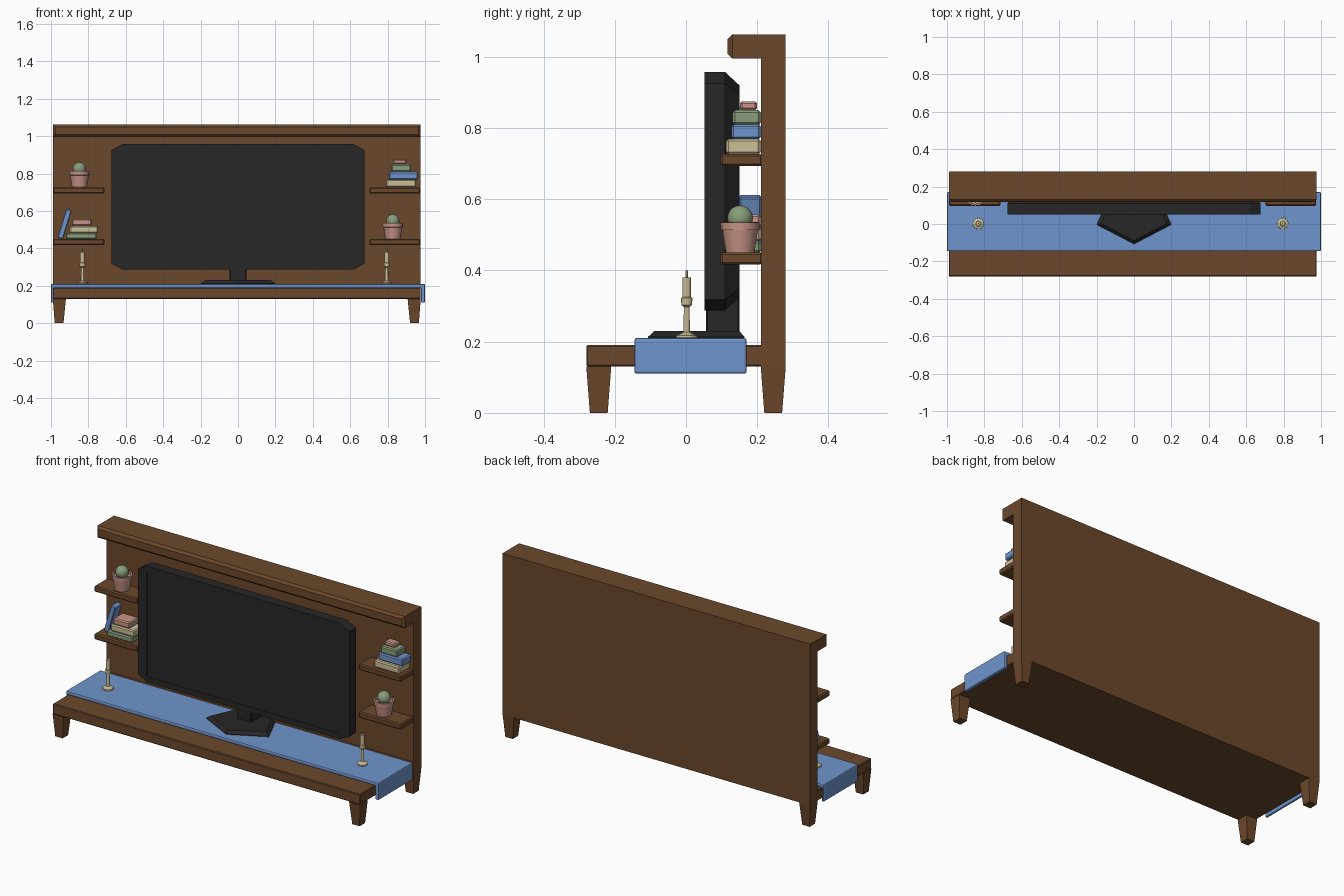
import bpy, bmesh, math
from mathutils import Matrix, Vector

if "Cube" in bpy.data.objects:
    bpy.data.objects.remove(bpy.data.objects["Cube"])


def mat(name, r, g, b):
    m = bpy.data.materials.new(name)
    m.diffuse_color = (r, g, b, 1)
    m.use_nodes = True
    m.node_tree.nodes["Principled BSDF"].inputs["Base Color"].default_value = m.diffuse_color
    return m


WOOD = mat("wood", .147, .064, .024)
BLUE = mat("blue", .16, .30, .61)
BLACK = mat("black", .02, .02, .02)
BEIGE = mat("beige", .60, .52, .31)
GREEN = mat("green", .25, .34, .20)
PINK = mat("pink", .58, .30, .24)


def finish(name, bm, material, bevel=0, segments=1, smooth=False):
    bmesh.ops.recalc_face_normals(bm, faces=bm.faces)
    me = bpy.data.meshes.new(name)
    bm.to_mesh(me)
    bm.free()
    ob = bpy.data.objects.new(name, me)
    bpy.context.collection.objects.link(ob)
    me.materials.append(material)
    if bevel:
        mod = ob.modifiers.new("bevel", 'BEVEL')
        mod.width, mod.segments = bevel, segments
    if smooth:
        bpy.context.view_layer.objects.active = ob
        ob.select_set(True)
        bpy.ops.object.shade_smooth_by_angle(angle=math.radians(40))
        ob.select_set(False)
    return ob


def loft(name, rings, material, **kw):
    """Skin a list of equal-length closed loops and cap both ends."""
    bm = bmesh.new()
    loops = [[bm.verts.new(p) for p in ring] for ring in rings]
    n = len(loops[0])
    for a, b in zip(loops, loops[1:]):
        for i in range(n):
            bm.faces.new((a[i], a[(i + 1) % n], b[(i + 1) % n], b[i]))
    bm.faces.new(loops[0])
    bm.faces.new(loops[-1])
    return finish(name, bm, material, **kw)


def rect(x0, x1, y0, y1, z):
    return [(x0, y0, z), (x1, y0, z), (x1, y1, z), (x0, y1, z)]


def box(name, x0, x1, y0, y1, z0, z1, material, **kw):
    return loft(name, [rect(x0, x1, y0, y1, z0), rect(x0, x1, y0, y1, z1)], material, **kw)


def lathe(name, profile, x, y, material, sides=16):
    rings = [[(x + r * math.cos(i * math.tau / sides), y + r * math.sin(i * math.tau / sides), z)
              for i in range(sides)] for r, z in profile]
    return loft(name, rings, material, smooth=True)


# Wooden frame: deck, back panel, top ledge
L, R = -.99, .977
box("deck", L, R, -.28, .28, .13, .19, WOOD, bevel=.004)
box("back_panel", L, R, .21, .28, .13, 1.0, WOOD)
bm = bmesh.new()
bmesh.ops.create_cube(bm, size=1, matrix=Matrix.Translation(((L + R) / 2, .1985, 1.029))
                      @ Matrix.Diagonal((R - L, .163, .068, 1)))
front = min(bm.faces, key=lambda f: f.calc_center_median().y)
bmesh.ops.bevel(bm, geom=list(front.edges), offset=.013, segments=1, affect='EDGES')
finish("top_ledge", bm, WOOD)

# Tapered legs
for side, x, sx in (("left", L, 1), ("right", R, -1)):
    for end, y, sy in (("front", -.28, 1), ("back", .28, -1)):
        loft(f"{end}_{side}_leg",
             [rect(x + sx * .01, x + sx * .057, y + sy * .01, y + sy * .06, 0),
              rect(x, x + sx * .07, y, y + sy * .07, .13)], WOOD)

# Wall shelves
for side, x0, x1 in (("left", L, -.715), ("right", .702, R - .003)):
    for level, z in (("upper", .693), ("lower", .417)):
        box(f"{level}_{side}_shelf", x0, x1, .097, .215, z, z + .034, WOOD, bevel=.006)

# Runner cloth draped over both ends
prof = [(-1, .11), (-1, .21), (1, .21), (1, .11), (.979, .11), (.979, .189), (-.987, .189), (-.987, .11)]
loft("runner_cloth", [[(x, y, z) for x, z in prof] for y in (-.145, .17)],
     BLUE, bevel=.006, segments=2)


# Television: cut-corner body, recessed screen, tapered back
def panel(inset, y, cx, cz):
    hx, zc, hz = .677 - inset, .622, .335 - inset
    return [(sx * (hx - (cx if k else 0)), y, zc + sz * (hz - (0 if k else cz)))
            for sx, sz, order in ((1, -1, (1, 0)), (1, 1, (0, 1)), (-1, 1, (1, 0)), (-1, -1, (0, 1)))
            for k in order]


def screen(y):
    return panel(.031, y, .004, .004)


loft("television", [[(x * .618 / .646, y, z) for x, y, z in screen(.055)],
                    [(x * .618 / .646, y, z) for x, y, z in screen(.052)],
                    panel(0, .052, .058, .032), panel(0, .11, .058, .032),
                    panel(.037, .15, .045, .025)], BLACK)
box("television_neck", -.045, .045, .056, .15, .22, .34, BLACK, bevel=.004)


def pentagon(k, z):
    return [(.21 * k * math.sin(i * math.tau / 5), .043 - .15 * k * math.cos(i * math.tau / 5), z)
            for i in range(5)]


loft("television_foot", [pentagon(1, .209), pentagon(1, .213), pentagon(.88, .23)], BLACK)

# Candlesticks
stick = [(.028, .209), (.03, .212), (.029, .218), (.018, .222), (.009, .227), (.008, .298),
         (.015, .303), (.016, .323), (.012, .325), (.012, .38), (.003, .381), (.003, .40)]
for side, x in (("left", -.832), ("right", .795)):
    lathe(f"{side}_candlestick", stick, x, .002, BEIGE)

# Potted cacti
for side, x, z in (("left", -.848, .727), ("right", .828, .449)):
    lathe(f"{side}_pot", [(.04, z), (.05, z + .064), (.054, z + .065), (.055, z + .086),
                          (.046, z + .087), (.045, z + .075)], x, .152, PINK)
    bm = bmesh.new()
    bmesh.ops.create_uvsphere(bm, u_segments=14, v_segments=10, radius=.036,
                              matrix=Matrix.Translation((x, .152, z + .098)))
    finish(f"{side}_cactus", bm, GREEN, smooth=True)

# Stacked books: x0, x1, front y, bottom z, top z
books = [("right", .79, .953, .113, .727, .769, BEIGE), ("right", .808, .962, .128, .769, .81, BLUE),
         ("right", .82, .926, .131, .81, .85, GREEN), ("right", .83, .90, .151, .85, .875, PINK),
         ("left", -.92, -.755, .113, .45, .483, GREEN), ("left", -.90, -.748, .12, .483, .521, BEIGE),
         ("left", -.887, -.782, .125, .521, .557, PINK)]
for i, (side, x0, x1, y, z0, z1, m) in enumerate(books):
    box(f"{side}_book_{i + 1}", x0, x1, y, .20 if m is PINK and side == "right" else .21,
        z0, z1, m, bevel=.006)

# Leaning book
lean = box("leaning_book", 0, .03, .15, .21, 0, .162, BLUE, bevel=.004)
lean.location = Vector((-.965, 0, .458))
lean.rotation_euler = (0, math.radians(17), 0)
